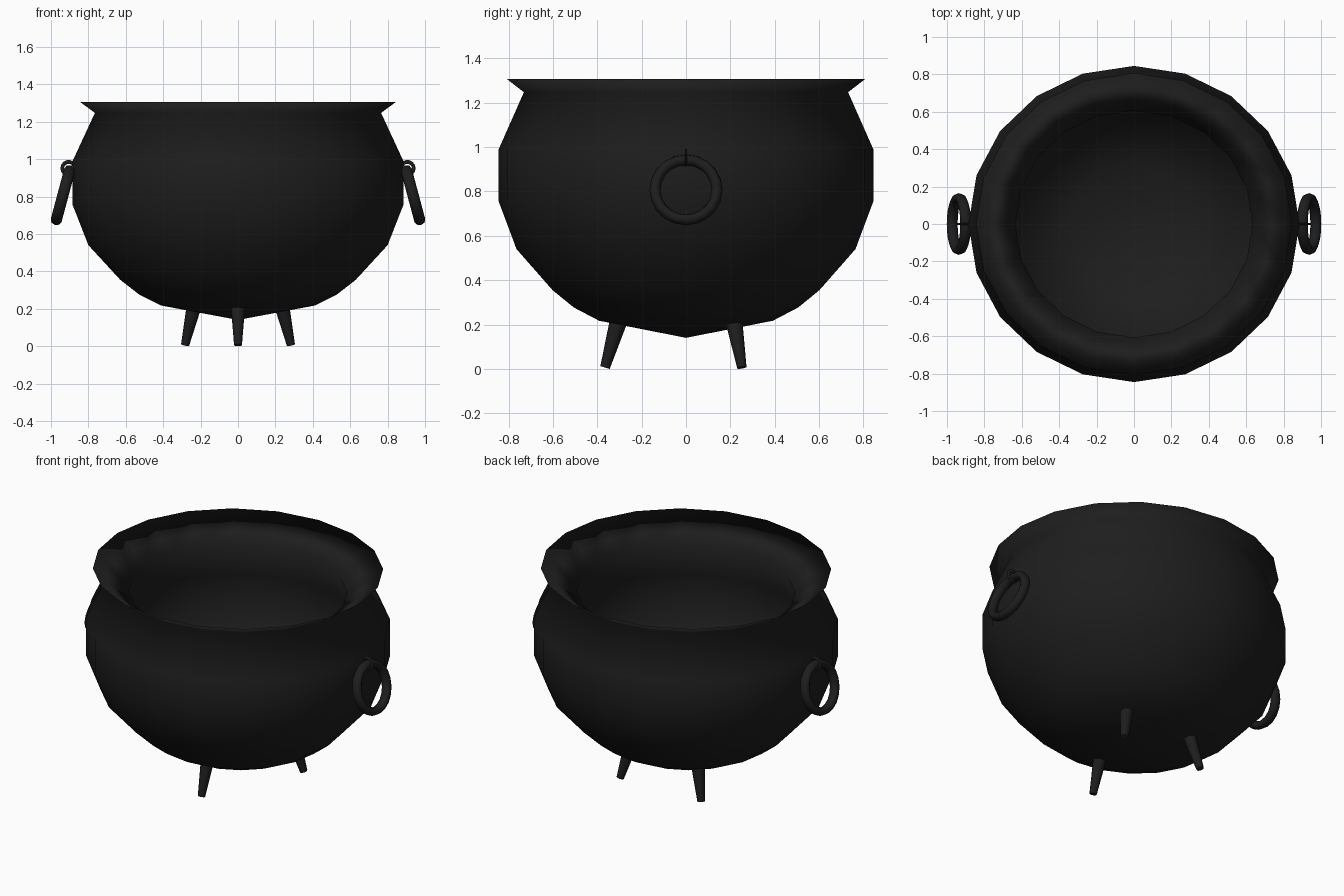
import bpy, bmesh, math
from mathutils import Vector, Matrix

if "Cube" in bpy.data.objects:
    bpy.data.objects.remove(bpy.data.objects["Cube"])

iron = bpy.data.materials.new("black_iron")
iron.diffuse_color = (0.0125, 0.0125, 0.0125, 1)
iron.use_nodes = True
iron.node_tree.nodes["Principled BSDF"].inputs["Base Color"].default_value = iron.diffuse_color


def finish(bm, name, angle=60):
    """Turn a bmesh into a smooth shaded object with the iron colour."""
    bmesh.ops.recalc_face_normals(bm, faces=bm.faces)
    me = bpy.data.meshes.new(name)
    bm.to_mesh(me)
    bm.free()
    me.materials.append(iron)
    ob = bpy.data.objects.new(name, me)
    bpy.context.collection.objects.link(ob)
    bpy.ops.object.select_all(action='DESELECT')
    ob.select_set(True)
    bpy.context.view_layer.objects.active = ob
    bpy.ops.object.shade_smooth_by_angle(angle=math.radians(angle))
    return ob


def lathe(profile, sides, y_scale=1.0):
    """Revolve (radius, z) points around z; zero radius makes a pole."""
    bm = bmesh.new()
    rings = []
    for r, z in profile:
        if r == 0:
            rings.append([bm.verts.new((0, 0, z))] * sides)
        else:
            rings.append([bm.verts.new((r * math.cos(2 * math.pi * i / sides),
                                        r * y_scale * math.sin(2 * math.pi * i / sides), z))
                          for i in range(sides)])
    for a, b in zip(rings, rings[1:]):
        for i in range(sides):
            j = (i + 1) % sides
            bm.faces.new(list(dict.fromkeys((a[i], a[j], b[j], b[i]))))
    return bm


def torus(name, major, minor, depth, matrix, sides=20, tube=8):
    """Ring around local z with an oval tube (depth along z)."""
    bm = bmesh.new()
    rings = []
    for i in range(sides):
        a = 2 * math.pi * i / sides
        rings.append([bm.verts.new(((major + minor * math.cos(t)) * math.cos(a),
                                    (major + minor * math.cos(t)) * math.sin(a),
                                    depth * math.sin(t)))
                      for t in (2 * math.pi * k / tube for k in range(tube))])
    for i in range(sides):
        a, b = rings[i], rings[(i + 1) % sides]
        for k in range(tube):
            n = (k + 1) % tube
            bm.faces.new((a[k], b[k], b[n], a[n]))
    bm.transform(matrix)
    return finish(bm, name)


# Pot: outer wall to the flared rim, then the inner wall as a scaled copy
outer = [(0, 0.14), (0.41, 0.217), (0.53, 0.277), (0.63, 0.355), (0.80, 0.54),
         (0.885, 0.757), (0.885, 0.988), (0.765, 1.247)]
mid, k = 0.725, 0.83
inner = [(r * k, mid + (z - mid) * k) for r, z in reversed(outer)]
finish(lathe(outer + [(0.845, 1.306)] + inner, 20, 0.955), "cauldron_pot", 180)

# Tapered legs, splayed outward
for name, foot, top in (("front_leg", (0, -0.365, 0.006), (0, -0.297, 0.24)),
                        ("back_right_leg", (0.283, 0.252, 0.006), (0.229, 0.212, 0.24)),
                        ("back_left_leg", (-0.283, 0.252, 0.006), (-0.229, 0.212, 0.24))):
    foot, top = Vector(foot), Vector(top)
    axis = top - foot
    bm = bmesh.new()
    bmesh.ops.create_cone(bm, cap_ends=True, segments=10, radius1=0.022,
                          radius2=0.042, depth=axis.length)
    bm.transform(Matrix.Translation((foot + top) / 2)
                 @ axis.to_track_quat('Z', 'Y').to_matrix().to_4x4())
    finish(bm, name)

# Hanging ring handles and the small eyelets that hold them
for side, s in (("right", 1), ("left", -1)):
    tilt = Matrix.Rotation(s * math.radians(90 - 15), 4, 'Y')
    torus(side + "_ring_handle", 0.14, 0.025, 0.03,
          Matrix.Translation((s * 0.936, 0, 0.807)) @ tilt)
    torus(side + "_eyelet", 0.034, 0.01, 0.006,
          Matrix.Translation((s * 0.906, 0, 0.951)) @ Matrix.Rotation(math.pi / 2, 4, 'X'), 14, 6)
